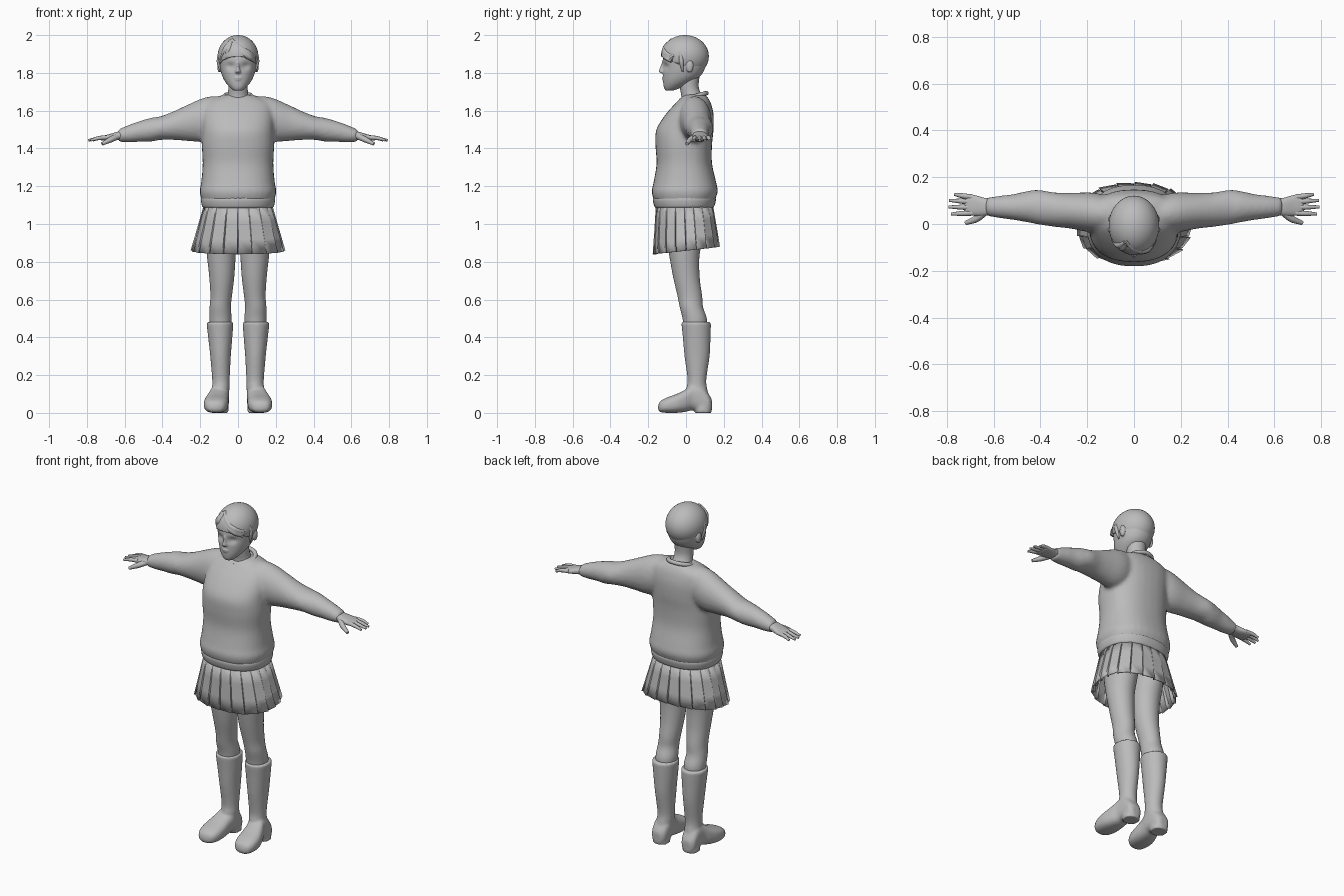
import bpy, bmesh, math
from mathutils import Vector, Matrix

cube = bpy.data.objects.get("Cube")
if cube:
    bpy.data.objects.remove(cube, do_unlink=True)

grey = bpy.data.materials.new("plain_grey")
grey.use_nodes = True
grey.diffuse_color = (0.5, 0.5, 0.5, 1)
grey.node_tree.nodes["Principled BSDF"].inputs["Base Color"].default_value = (0.5, 0.5, 0.5, 1)
SIDES = (("left", 1), ("right", -1))


def smooth_rows(rows, steps=5):
    """Catmull-Rom interpolation between the given rows."""
    rows = [Vector(r) for r in rows]
    out = []
    for i in range(len(rows) - 1):
        p0, p1 = rows[max(i - 1, 0)], rows[i]
        p2, p3 = rows[i + 1], rows[min(i + 2, len(rows) - 1)]
        for k in range(steps):
            t = k / steps
            out.append(((p1 * 2) + (p2 - p0) * t + (p0 * 2 - p1 * 5 + p2 * 4 - p3) * t ** 2
                        + (p1 * 3 - p0 - p2 * 3 + p3) * t ** 3) * 0.5)
    return out + [rows[-1]]


def tube(bm, rows, axis="z", side=1, power=2.0, segs=32):
    """Closed loft; a row is position, then low and high limits on the two other axes."""
    rings = []
    for p, a0, a1, b0, b1 in smooth_rows(rows):
        ring = []
        for j in range(segs):
            t = 2 * math.pi * j / segs
            c, s = math.cos(t), math.sin(t)
            a = (a0 + a1) / 2 + (a1 - a0) / 2 * math.copysign(abs(c) ** (2 / power), c)
            b = (b0 + b1) / 2 + (b1 - b0) / 2 * math.copysign(abs(s) ** (2 / power), s)
            x, y, z = {"x": (p, a, b), "y": (a, p, b), "z": (a, b, p)}[axis]
            ring.append(bm.verts.new((x * side, y, z)))
        rings.append(ring)
    for r, q in zip(rings, rings[1:]):
        for j in range(segs):
            k = (j + 1) % segs
            bm.faces.new((r[j], r[k], q[k], q[j]))
    bm.faces.new(rings[0])
    bm.faces.new(rings[-1])


def ball(bm, center, radii, segs=32):
    m = Matrix.Translation(center) @ Matrix.Diagonal((*radii, 1))
    return bmesh.ops.create_uvsphere(bm, u_segments=segs, v_segments=segs // 2, radius=1, matrix=m)


def finish(name, bm, voxel=0, angle=45, thick=0):
    """Turn the mesh into an object, optionally fused into one skin or thickened."""
    bmesh.ops.recalc_face_normals(bm, faces=bm.faces)
    me = bpy.data.meshes.new(name)
    bm.to_mesh(me)
    bm.free()
    ob = bpy.data.objects.new(name, me)
    bpy.context.collection.objects.link(ob)
    me.materials.append(grey)
    bpy.ops.object.select_all(action="DESELECT")
    bpy.context.view_layer.objects.active = ob
    ob.select_set(True)
    bpy.ops.object.shade_smooth_by_angle(angle=math.radians(angle))
    if voxel:
        mod = ob.modifiers.new("fuse", "REMESH")
        mod.mode, mod.voxel_size, mod.use_smooth_shade = "VOXEL", voxel, True
        mod = ob.modifiers.new("relax", "SMOOTH")
        mod.factor, mod.iterations = 0.5, 5
    if thick:
        mod = ob.modifiers.new("thickness", "SOLIDIFY")
        mod.thickness, mod.offset = thick, -1
    return ob


def strand(name, points, radius, radii):
    """Tapered rounded curve through the points."""
    cu = bpy.data.curves.new(name, "CURVE")
    cu.dimensions, cu.bevel_depth, cu.bevel_resolution, cu.use_fill_caps = "3D", radius, 3, True
    sp = cu.splines.new("BEZIER")
    sp.bezier_points.add(len(points) - 1)
    for bp, co, r in zip(sp.bezier_points, points, radii):
        bp.co, bp.radius = co, r
        bp.handle_left_type = bp.handle_right_type = "AUTO"
    cu.materials.append(grey)
    bpy.context.collection.objects.link(bpy.data.objects.new(name, cu))


# Sweater: body and both sleeves fused
bm = bmesh.new()
tube(bm, [(1.12, -.19, .19, -.168, .15), (1.17, -.203, .203, -.182, .168), (1.22, -.195, .195, -.172, .16),
          (1.32, -.187, .187, -.156, .138), (1.42, -.192, .192, -.162, .138), (1.5, -.19, .19, -.157, .146),
          (1.58, -.19, .19, -.108, .146), (1.64, -.175, .175, -.055, .132), (1.67, -.12, .12, -.025, .115),
          (1.685, -.07, .07, -.005, .1)], power=2.35)
for _, s in SIDES:
    tube(bm, [(.06, -.01, .1, 1.5, 1.675), (.13, -.035, .125, 1.45, 1.677), (.19, -.035, .135, 1.435, 1.665),
              (.27, -.02, .133, 1.44, 1.63), (.34, -.012, .135, 1.445, 1.597), (.41, -.002, .146, 1.445, 1.57),
              (.46, .008, .14, 1.436, 1.562), (.52, .018, .127, 1.435, 1.545), (.58, .026, .12, 1.432, 1.524),
              (.635, .036, .112, 1.435, 1.5)], "x", s)
finish("sweater", bm, voxel=0.011)

# Ribbed hem band and collar
bm = bmesh.new()
tube(bm, [(1.085, -.18, .18, -.16, .14), (1.095, -.19, .19, -.168, .15), (1.125, -.196, .196, -.175, .158),
          (1.145, -.192, .192, -.17, .155)], power=2.3, segs=48)
finish("hem_band", bm)
strand("collar", [(.072 * math.sin(t), .04 - .068 * math.cos(t), 1.673 - .02 * math.cos(t))
                  for t in [math.pi * i / 8 for i in range(17)]], .012, [1] * 17)

# Pleated skirt: saw-tooth rings flaring to a hem that rises at the back
bm = bmesh.new()
PLEATS, rings = 20, []
for f in (0, .35, .7, 1):
    ring = []
    for i in range(PLEATS):
        for edge, depth in ((.02, 0), (.95, .028), (.99, -.035)):
            t = 2 * math.pi * (i + edge) / PLEATS - math.pi / 2
            c, s = math.cos(t), math.sin(t)
            k = (abs(c) ** 2.4 + abs(s) ** 2.4) ** (-1 / 2.4) * (1 + depth * (.3 + f))
            ring.append(bm.verts.new(((.18 + .062 * f) * k * c, (.15 + .022 * f) * k * s - .008 + .01 * f,
                                      1.1 - f * (.24 - .02 * s))))
    rings.append(ring)
n = len(rings[0])
for r, q in zip(rings, rings[1:]):
    for j in range(n):
        bm.faces.new((r[j], r[(j + 1) % n], q[(j + 1) % n], q[j]))
finish("pleated_skirt", bm, angle=12, thick=.006)

for side, s in SIDES:
    # Bare leg
    bm = bmesh.new()
    tube(bm, [(1.07, .004, .165, -.12, .11), (.95, .004, .172, -.11, .1), (.84, .012, .165, -.09, .072),
              (.72, .02, .152, -.068, .072), (.62, .032, .146, -.045, .085), (.56, .038, .15, -.033, .09),
              (.5, .034, .152, -.018, .11), (.44, .038, .148, -.01, .11)], side=s)
    finish(side + "_leg", bm)

    # Boot: shaft, foot and heel fused
    bm = bmesh.new()
    tube(bm, [(.08, .05, .145, .0, .125), (.13, .045, .138, .002, .112), (.18, .044, .137, .008, .108),
              (.3, .038, .147, -.008, .125), (.4, .03, .158, -.017, .13), (.47, .025, .166, -.024, .132),
              (.482, .026, .165, -.023, .131)], side=s)
    tube(bm, [(-.147, .105, .14, .015, .04), (-.135, .075, .165, .004, .063), (-.1, .056, .18, 0, .082),
              (-.05, .05, .18, 0, .1), (0, .05, .165, .006, .125), (.035, .047, .15, .014, .15),
              (.08, .047, .145, .004, .15), (.12, .055, .14, 0, .1), (.137, .075, .12, .01, .07)],
         "y", s, power=2.6)
    tube(bm, [(0, .05, .146, .045, .136), (.02, .05, .146, .043, .136), (.04, .052, .144, .04, .134)], side=s)
    finish(side + "_boot", bm, voxel=0.007)

    # Hand with palm, fingers and thumb
    bm = bmesh.new()
    tube(bm, [(.6, .042, .108, 1.447, 1.495), (.64, .035, .112, 1.445, 1.488), (.68, .035, .123, 1.442, 1.476),
              (.715, .04, .125, 1.441, 1.467), (.728, .05, .118, 1.445, 1.46)], "x", s, power=2.4)
    finish(side + "_palm", bm)
    for name, y, spread, tip in (("index", .047, -.004, .782), ("middle", .071, .002, .793),
                                 ("ring", .094, .007, .79), ("little", .115, .012, .768)):
        strand(f"{side}_{name}_finger", [(s * .69, y, 1.459), (s * .735, y + spread / 2, 1.455),
                                         (s * tip, y + spread, 1.443)], .0115, (1, .95, .55))
    strand(side + "_thumb", [(s * .64, .05, 1.462), (s * .675, .022, 1.446), (s * .72, .004, 1.424)],
           .015, (1.1, 1, .6))

# Head: skull, jaw, nose, lips and ears fused, with hollowed eye sockets
bm = bmesh.new()
tube(bm, [(1.706, -.022, .022, -.108, -.07), (1.722, -.042, .042, -.117, -.025), (1.75, -.066, .066, -.121, .03),
          (1.785, -.084, .084, -.122, .078), (1.83, -.095, .095, -.122, .102), (1.88, -.098, .098, -.122, .11),
          (1.94, -.085, .085, -.1, .095), (1.98, -.04, .04, -.045, .045)], power=2.1, segs=48)
for v in bm.verts:
    x, y, z = v.co
    if y < -.03:
        v.co.y += .013 * math.exp(-((abs(x) - .04) / .022) ** 2 - ((z - 1.835) / .018) ** 2)
tube(bm, [(1.797, -.013, .013, -.128, -.1), (1.806, -.015, .015, -.145, -.1), (1.825, -.009, .009, -.139, -.1),
          (1.86, -.007, .007, -.127, -.1)], segs=16)
ball(bm, (0, -.118, 1.773), (.022, .01, .004), 16)
ball(bm, (0, -.117, 1.764), (.018, .01, .005), 16)
for _, s in SIDES:
    ball(bm, (s * .098, .02, 1.835), (.012, .02, .034), 20)
finish("head", bm, voxel=0.0045)

# Neck
bm = bmesh.new()
tube(bm, [(1.64, -.07, .07, -.025, .1), (1.68, -.056, .056, -.025, .085), (1.72, -.051, .051, -.032, .068),
          (1.77, -.053, .053, -.035, .07), (1.82, -.055, .055, -.03, .08)])
finish("neck", bm)

# Hair cap cut along a slanted hairline
bm = bmesh.new()
ball(bm, (0, -.006, 1.888), (.108, .127, .112), 48)
bmesh.ops.bisect_plane(bm, geom=bm.verts[:] + bm.edges[:] + bm.faces[:], plane_co=(0, -.13, 1.885),
                       plane_no=(0, .43, 1), clear_inner=True)
finish("hair_cap", bm, thick=.014)

# Swept fringe and side locks
for i in range(5):
    d = .014 * i
    strand(f"fringe_lock_{i + 1}", [(-.035 + d * .3, -.075 - d * .35, 1.976 - d * .5),
                                    (.005 + d * .3, -.106 - d * .15, 1.935 - d * .5),
                                    (.052 + d * .1, -.107, 1.905 - d * .35),
                                    (.094 - d * .1, -.062 - d * .3, 1.888 - d * .5)], .016, (.5, 1, 1, .35))
for i in range(3):
    d = .014 * i
    strand(f"part_lock_{i + 1}", [(-.03 - d * .3, -.078, 1.972), (-.048 - d * .6, -.1 + d * .4, 1.925),
                                  (-.066 - d, -.093 + d, 1.87)], .016, (.5, 1, .35))
for side, s in SIDES:
    strand(side + "_sideburn", [(s * .095, -.03, 1.91), (s * .1, -.024, 1.86), (s * .092, -.018, 1.805)],
           .013, (.8, 1, .3))
